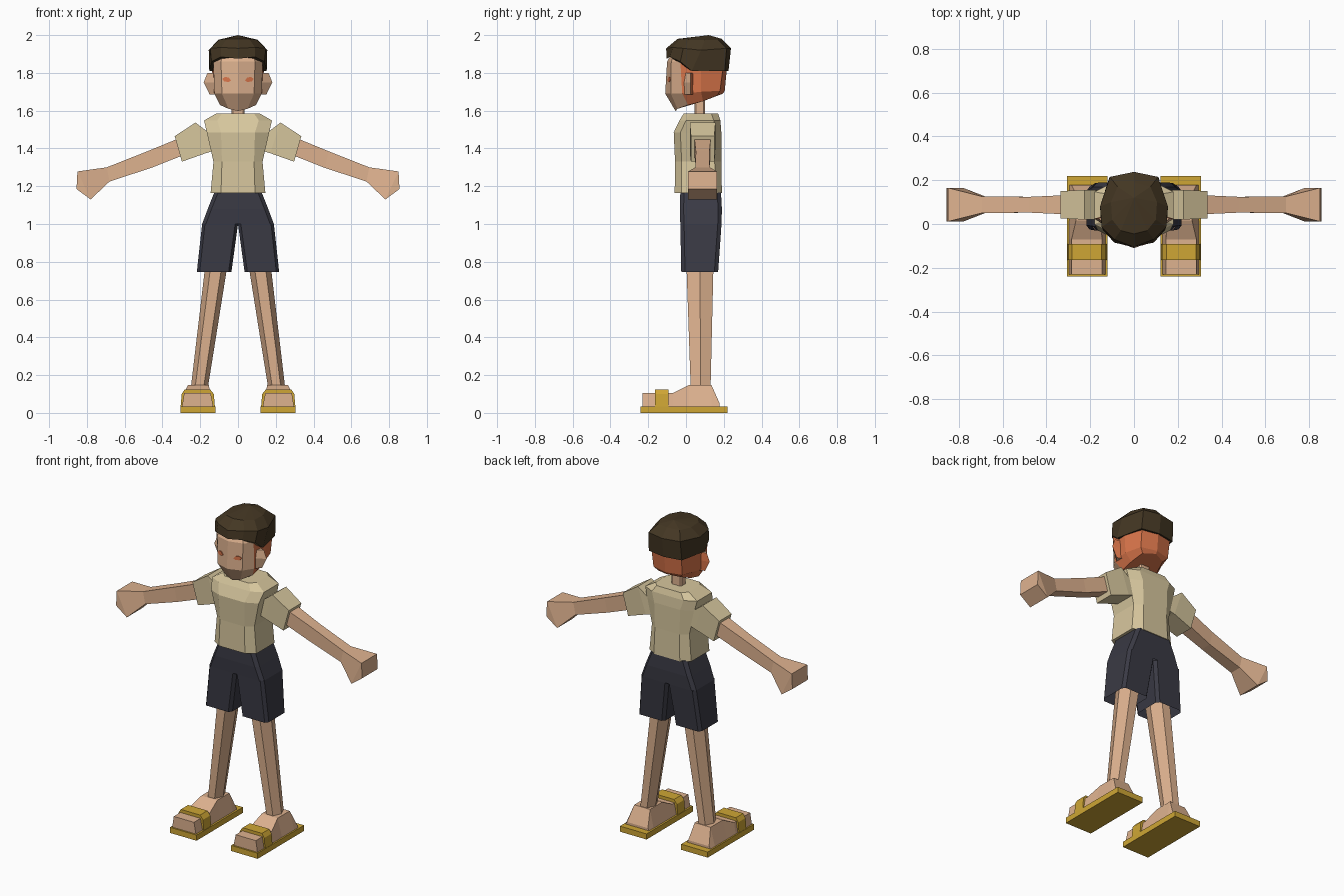
import bpy, bmesh
from mathutils import Vector

if "Cube" in bpy.data.objects:
    bpy.data.objects.remove(bpy.data.objects["Cube"])


def material(name, rgb):
    m = bpy.data.materials.new(name)
    m.diffuse_color = (*rgb, 1)
    m.use_nodes = True
    m.node_tree.nodes["Principled BSDF"].inputs["Base Color"].default_value = m.diffuse_color
    return m


SKIN = material("skin", (0.73, 0.445, 0.275))
TAN = material("orange_skin", (0.70, 0.18, 0.07))
HAIR = material("dark_hair", (0.058, 0.038, 0.017))
SHIRT = material("beige_cloth", (0.68, 0.57, 0.34))
SHORTS = material("charcoal_cloth", (0.042, 0.042, 0.058))
GOLD = material("gold_sandal", (0.62, 0.38, 0.035))


def loft(name, rings, mats, caps=(True, True), side=1, rule=None):
    """Skin a list of equal-length rings; rule(face) picks the material slot."""
    bm = bmesh.new()
    vs = [[bm.verts.new((side * x, y, z)) for x, y, z in r] for r in rings]
    n = len(vs[0])
    for a, b in zip(vs, vs[1:]):
        for i in range(n):
            j = (i + 1) % n
            bm.faces.new((a[i], a[j], b[j], b[i]))
    if caps[0]:
        bm.faces.new(vs[0])
    if caps[1]:
        bm.faces.new(vs[-1])
    bmesh.ops.remove_doubles(bm, verts=bm.verts, dist=0.0005)
    bmesh.ops.recalc_face_normals(bm, faces=bm.faces)
    bm.normal_update()
    if rule:
        for f in bm.faces:
            f.material_index = rule(f)
    me = bpy.data.meshes.new(name)
    bm.to_mesh(me)
    bm.free()
    for m in mats:
        me.materials.append(m)
    ob = bpy.data.objects.new(name, me)
    bpy.context.collection.objects.link(ob)
    return ob


def pair(name, rings, mats, **kw):
    for side, tag in ((1, "left_"), (-1, "right_")):
        loft(tag + name, rings, mats, side=side, **kw)


def block(z, x0, x1, y0, y1, cx=0.0, cy=0.0):
    """Horizontal rectangle with cut corners."""
    return [(x0 + cx, y0, z), (x1 - cx, y0, z), (x1, y0 + cy, z), (x1, y1 - cy, z),
            (x1 - cx, y1, z), (x0 + cx, y1, z), (x0, y1 - cy, z), (x0, y0 + cy, z)]


def half_ring(pts):
    """Symmetric ring from front centre round one side to back centre."""
    return pts + [(-x, y, z) for x, y, z in pts[-2:0:-1]]


def limb(top, bottom, h, cy=0.088):
    """Four-sided arm section between a top and a bottom point."""
    (xt, zt), (xb, zb) = top, bottom
    return [(xt, cy - h, zt), (xt, cy + h, zt), (xb, cy + h, zb), (xb, cy - h, zb)]


# head: light face, orange sides and back
head = [
    half_ring([(0, -.055, 1.598), (.05, -.045, 1.61), (.095, .01, 1.63),
               (.095, .09, 1.65), (.075, .165, 1.68), (0, .195, 1.69)]),
    half_ring([(0, -.11, 1.69), (.085, -.08, 1.69), (.125, -.02, 1.69),
               (.13, .08, 1.70), (.10, .18, 1.705), (0, .205, 1.705)]),
    half_ring([(0, -.10, 1.86), (.09, -.078, 1.86), (.13, -.03, 1.86),
               (.14, .08, 1.86), (.105, .20, 1.86), (0, .22, 1.86)]),
    half_ring([(0, -.06, 1.93), (.07, -.05, 1.93), (.10, 0, 1.93),
               (.11, .08, 1.93), (.08, .16, 1.93), (0, .18, 1.93)]),
]
loft("head", head, [SKIN, TAN],
     rule=lambda f: 0 if f.calc_center_median().y < -.03 else 1)

# hair cap with a raised fringe
hair = [
    half_ring([(0, -.103, 1.875), (.09, -.085, 1.885), (.14, -.03, 1.86),
               (.152, .03, 1.81), (.115, .205, 1.81), (0, .225, 1.81)]),
    half_ring([(0, -.105, 1.93), (.09, -.07, 1.935), (.147, -.015, 1.93),
               (.155, .08, 1.92), (.11, .215, 1.93), (0, .238, 1.93)]),
    half_ring([(0, -.045, 1.98), (.06, -.03, 1.98), (.10, .02, 1.975),
               (.105, .10, 1.975), (.075, .17, 1.975), (0, .19, 1.98)]),
    [(0, .12, 2.0)] * 10,
]
loft("hair", hair, [HAIR], caps=(True, False))

# ears: light front, orange back
ear = [[(.12, y0, z), (x, .025, z), (.12, .04, z)] for z, x, y0 in
       ((1.685, .15, -.01), (1.75, .182, -.016), (1.80, .162, -.01))]
pair("ear", ear, [SKIN, TAN], rule=lambda f: 1 if f.normal.y > .1 else 0)

# eyes: thin almond plates lying on the face
almond = [(.036, 1.76), (.05, 1.752), (.072, 1.754), (.084, 1.768), (.07, 1.778), (.05, 1.776)]
eye = [[(x, -.1055 + .306 * x + d, z) for x, z in almond] for d in (-.004, .003)]
pair("eye", eye, [TAN])

# neck
loft("neck", [block(z, -.035, .035, .045, .10, .008, .008) for z in (1.55, 1.68)], [SKIN])

# shirt body
shirt = [block(z, -w, w, y0, y1, c, .035) for z, w, y0, y1, c in (
    (1.163, .145, -.06, .19, .055), (1.33, .13, -.058, .187, .045),
    (1.485, .165, -.065, .187, .075), (1.548, .18, -.035, .182, .07),
    (1.585, .115, -.012, .17, .03))]
loft("shirt", shirt, [SHIRT])

# sleeves, arms and hands
pair("sleeve", [limb((.15, 1.48), (.12, 1.39), .065),
                limb((.225, 1.537), (.17, 1.375), .068),
                limb((.335, 1.465), (.297, 1.33), .062)], [SHIRT])
pair("arm", [limb((.28, 1.467), (.25, 1.38), .045),
             limb((.48, 1.385), (.46, 1.297), .036),
             limb((.695, 1.30), (.68, 1.225), .038)], [SKIN], caps=(True, False))
pair("hand", [limb((.695, 1.30), (.68, 1.225), .038),
              limb((.85, 1.278), (.78, 1.13), .077),
              limb((.855, 1.185), (.855, 1.185), .077)], [SKIN], caps=(False, False))

# shorts: seat plus two open trouser legs
loft("shorts_seat", [block(z, -w, w, y0, y1, .02, .02) for z, w, y0, y1 in (
    (1.0, .19, -.03, .188), (1.08, .16, -.033, .19), (1.168, .125, -.03, .185))],
    [SHORTS], caps=(False, True))
pair("shorts_leg", [block(1.0, 0, .19, -.03, .188, .015, .02),
                    block(.745, .035, .218, -.025, .17, .015, .02)],
     [SHORTS], caps=(False, False))


# six-sided legs
def hexagon(z, cx, rx, y0, y1):
    m = (y0 + y1) / 2
    return [(cx + rx, m, z), (cx + rx / 2, y1, z), (cx - rx / 2, y1, z),
            (cx - rx, m, z), (cx - rx / 2, y0, z), (cx + rx / 2, y0, z)]


pair("leg", [hexagon(.13, .205, .045, .025, .13),
             hexagon(.85, .105, .06, 0, .147)], [SKIN])

# feet
foot = [[(.13, y, .03), (x0, y, zt), (x1, y, zt), (.297, y, .03)] for y, zt, x0, x1 in (
    (-.23, .105, .145, .285), (-.07, .105, .145, .285), (.015, .147, .155, .265),
    (.135, .147, .155, .265), (.178, .05, .14, .285))]
pair("foot", foot, [SKIN])

# sandals
pair("sandal_sole", [block(z, .12, .305, -.24, .22) for z in (0, .035)], [GOLD])
strap = [[(.122, y, .03), (.128, y, .10), (.148, y, .125), (.282, y, .125),
          (.298, y, .10), (.304, y, .03)] for y in (-.165, -.092)]
pair("sandal_strap", strap, [GOLD])
